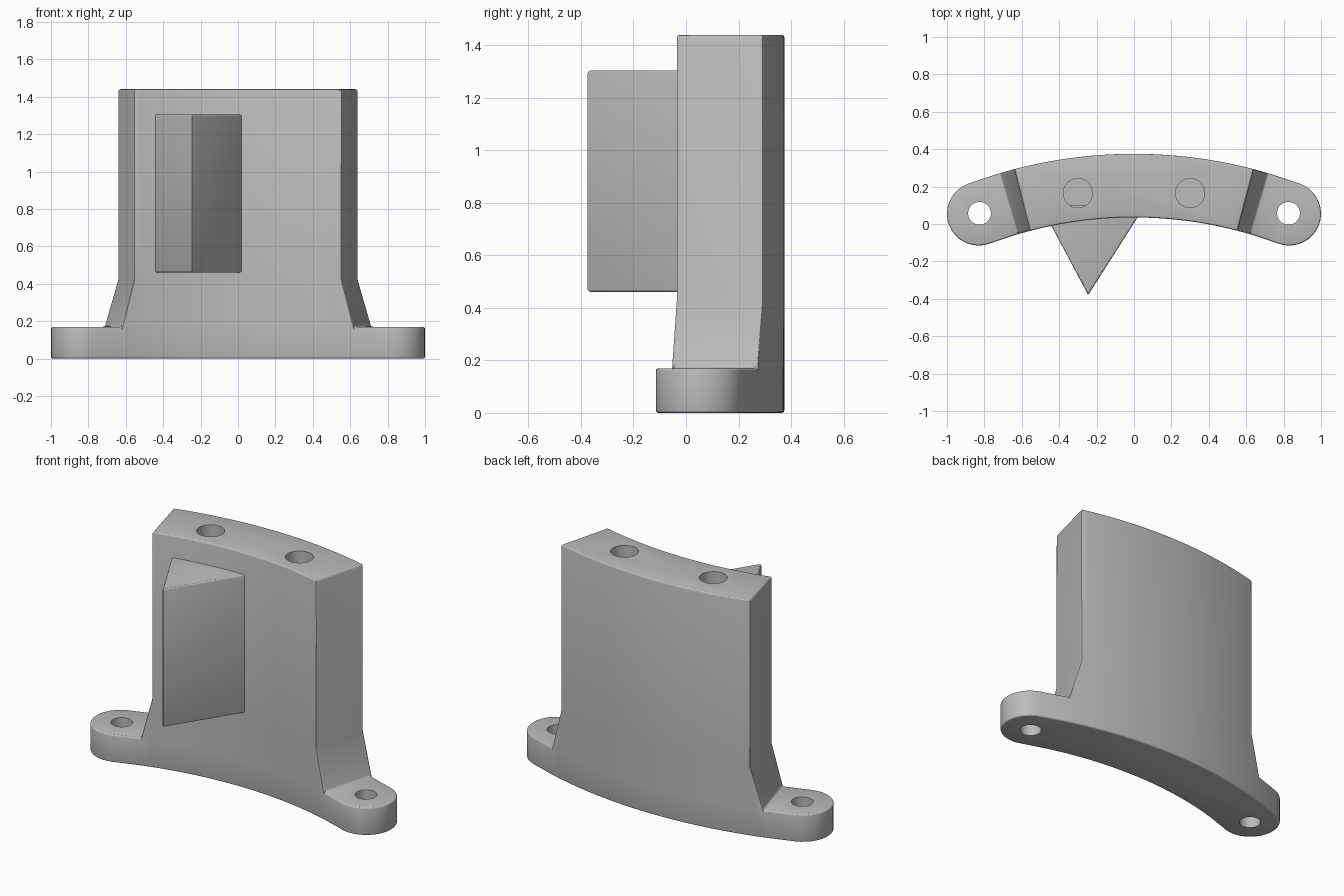
import bpy, bmesh, math

if "Cube" in bpy.data.objects:
    bpy.data.objects.remove(bpy.data.objects["Cube"])

CY, RM, HALF = -2.165, 2.37, 0.17      # arc centre, mid radius, half thickness
PHI = math.asin(0.83 / RM)             # angle of the mounting ear centres
FOOT, SIDE = 0.285, 0.2549             # tower half angle at its foot and above the flare
FLANGE_Z, FLARE_Z, TOP_Z = 0.17, 0.425, 1.44
N = 32

grey = bpy.data.materials.new("light grey")
grey.diffuse_color = (0.5, 0.5, 0.5, 1)
grey.use_nodes = True
grey.node_tree.nodes["Principled BSDF"].inputs["Base Color"].default_value = grey.diffuse_color


def polar(r, a):
    return r * math.sin(a), CY + r * math.cos(a)


def finish(bm, name):
    bmesh.ops.recalc_face_normals(bm, faces=bm.faces)
    me = bpy.data.meshes.new(name)
    bm.to_mesh(me)
    bm.free()
    me.materials.append(grey)
    ob = bpy.data.objects.new(name, me)
    bpy.context.collection.objects.link(ob)
    return ob


def activate(ob):
    bpy.ops.object.select_all(action='DESELECT')
    ob.select_set(True)
    bpy.context.view_layer.objects.active = ob


def bevel(ob, width):
    m = ob.modifiers.new("edge_rounding", 'BEVEL')
    m.width, m.segments = width, 3
    m.limit_method, m.angle_limit = 'ANGLE', math.radians(30)
    activate(ob)
    bpy.ops.object.modifier_apply(modifier=m.name)


def drill(ob, x, y, r, z0, z1):
    bpy.ops.mesh.primitive_cylinder_add(vertices=40, radius=r, depth=z1 - z0,
                                        location=(x, y, (z0 + z1) / 2))
    cutter = bpy.context.object
    cutter.name, cutter.hide_render = "hole_cutter", True
    cutter.data.materials.append(grey)
    m = ob.modifiers.new("hole", 'BOOLEAN')
    m.operation, m.object, m.solver = 'DIFFERENCE', cutter, 'EXACT'
    activate(ob)
    bpy.ops.object.modifier_apply(modifier=m.name)
    bpy.data.objects.remove(cutter)


def cap(side):
    # Semicircular ear end, from the outer arc round to the inner arc
    cx, cy = polar(RM, side * PHI)
    pts = []
    for i in range(19):
        t = side * (PHI + math.pi * i / 18)
        pts.append((cx + HALF * math.sin(t), cy + HALF * math.cos(t)))
    return pts


# Curved body: flange with rounded ears, and tower rising from its middle
bm = bmesh.new()
angles = [FOOT * (2 * i / N - 1) for i in range(N + 1)]
outer = [polar(RM + HALF, a) for a in angles]
inner = [polar(RM - HALF, a) for a in reversed(angles)]
outline = outer + cap(1) + inner + cap(-1)[::-1]


def ring(points, z):
    return [bm.verts.new((x, y, z)) for x, y in points]


def walls(lo, hi):
    n = len(lo)
    for i in range(n):
        j = (i + 1) % n
        bm.faces.new((lo[i], lo[j], hi[j], hi[i]))


base, shelf = ring(outline, 0), ring(outline, FLANGE_Z)
walls(base, shelf)
bm.faces.new(base)
k = N + 1
right_ear = shelf[k - 1:k + 20]
left_ear = shelf[2 * k + 18:] + [shelf[0]]
bm.faces.new(right_ear)
bm.faces.new(left_ear)
foot = shelf[:k] + shelf[k + 19:2 * k + 19]
s = SIDE / FOOT
narrow = [polar(RM + HALF, a * s) for a in angles] + \
         [polar(RM - HALF, a * s) for a in reversed(angles)]
waist, top = ring(narrow, FLARE_Z), ring(narrow, TOP_Z)
walls(foot, waist)
walls(waist, top)
bm.faces.new(top)
body = finish(bm, "curved_bracket_body")
bevel(body, 0.011)

# Ear holes go through, top holes are blind
for sx in (-1, 1):
    drill(body, sx * 0.826, 0.057, 0.061, -0.1, 0.3)
    drill(body, sx * 0.30, 0.165, 0.078, TOP_Z - 0.35, TOP_Z + 0.1)

# Triangular fin on the front, its back edge sunk into the body
bm = bmesh.new()
plan = [(-0.245, -0.38), (0.035, 0.06), (0.035, 0.10), (-0.46, 0.10), (-0.46, 0.025)]
lo, hi = ring(plan, 0.46), ring(plan, 1.305)
walls(lo, hi)
bm.faces.new(lo)
bm.faces.new(hi)
fin = finish(bm, "front_fin")
bevel(fin, 0.011)

for ob in (body, fin):
    activate(ob)
    bpy.ops.object.shade_smooth_by_angle(angle=math.radians(25))
